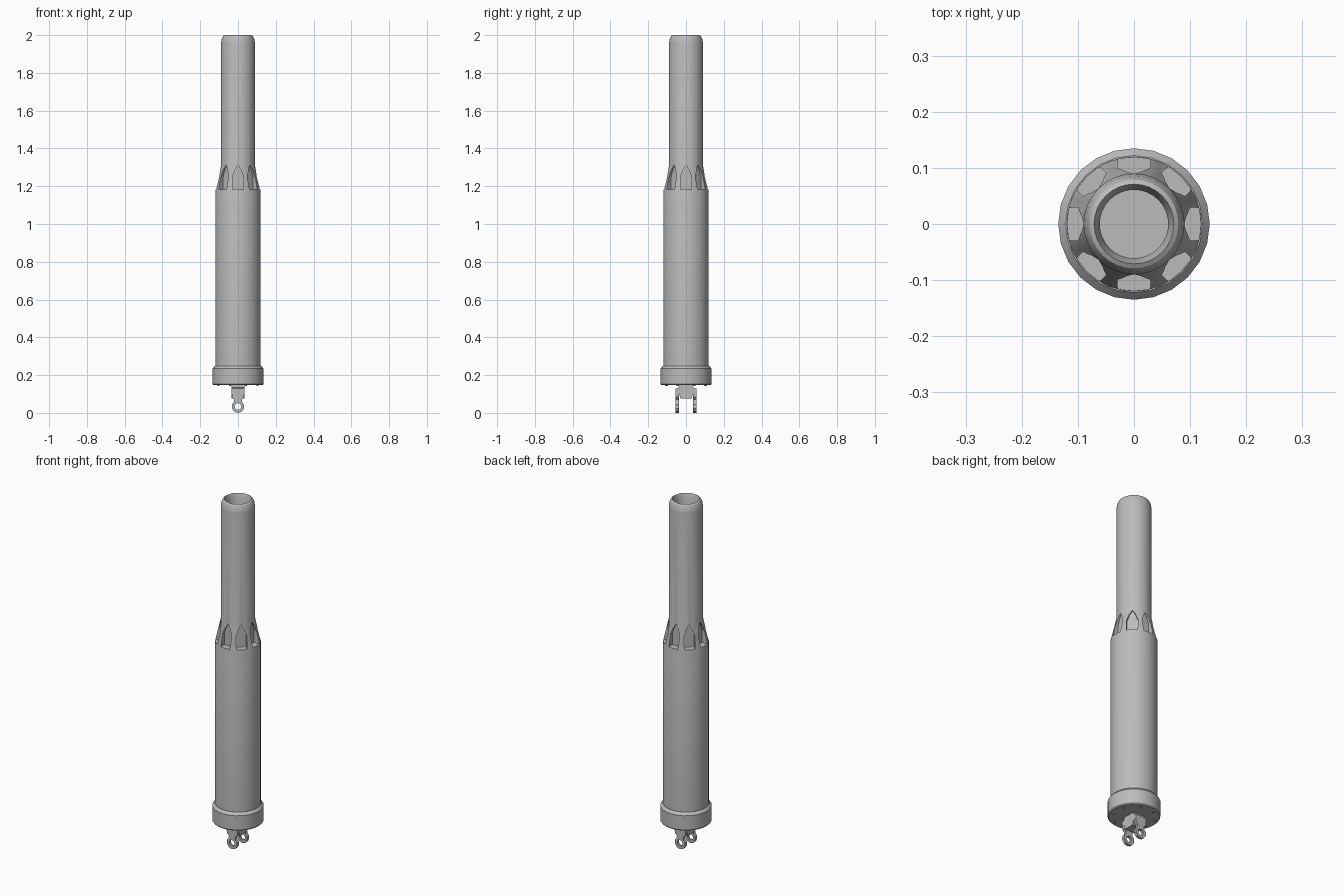
import bpy, bmesh
from math import pi, cos, sin, radians
from mathutils import Matrix, Vector

if "Cube" in bpy.data.objects:
    bpy.data.objects.remove(bpy.data.objects["Cube"])

GREY = (0.5, 0.5, 0.5, 1)
metal = bpy.data.materials.new("grey metal")
metal.use_nodes = True
metal.diffuse_color = GREY
metal.node_tree.nodes["Principled BSDF"].inputs["Base Color"].default_value = GREY


def finish(name, bm, smooth=True):
    bmesh.ops.recalc_face_normals(bm, faces=bm.faces[:])
    mesh = bpy.data.meshes.new(name)
    bm.to_mesh(mesh)
    bm.free()
    mesh.materials.append(metal)
    obj = bpy.data.objects.new(name, mesh)
    bpy.context.collection.objects.link(obj)
    if smooth:
        shade(obj)
    return obj


def shade(obj):
    bpy.ops.object.select_all(action='DESELECT')
    obj.select_set(True)
    bpy.context.view_layer.objects.active = obj
    bpy.ops.object.shade_smooth_by_angle(angle=radians(32))


def lathe(name, profile, sides, smooth=True):
    """Revolve (radius, z) points that start and end on the axis."""
    bm = bmesh.new()
    verts = [bm.verts.new((r, 0, z)) for r, z in profile]
    edges = [bm.edges.new(pair) for pair in zip(verts, verts[1:])]
    bmesh.ops.spin(bm, geom=verts + edges, axis=(0, 0, 1), cent=(0, 0, 0),
                   angle=2 * pi, steps=sides)
    bmesh.ops.remove_doubles(bm, verts=bm.verts[:], dist=0.0005)
    return finish(name, bm, smooth)


def prism(bm, outline, direction, near, far, matrix=Matrix()):
    """Extrude a closed outline of (u, z) points along x or y."""
    def point(u, z, d):
        return matrix @ Vector((d, u, z) if direction == 'x' else (u, d, z))
    rings = [[bm.verts.new(point(u, z, d)) for u, z in outline] for d in (near, far)]
    for ring in rings:
        bm.faces.new(ring)
    n = len(outline)
    for i in range(n):
        j = (i + 1) % n
        bm.faces.new((rings[0][i], rings[0][j], rings[1][j], rings[1][i]))


# Stepped tube with rounded muzzle and open bore
barrel = lathe("barrel", [
    (0, 0.16), (0.12, 0.16), (0.12, 1.18), (0.09, 1.31), (0.09, 1.955),
    (0.086, 1.98), (0.079, 1.995), (0.071, 2.0), (0.061, 1.97),
    (0.061, 0.2), (0, 0.2)], 32)

# Eight pointed ports cut into the sloping shoulder
bm = bmesh.new()
port = [(-0.029, 1.182), (0.029, 1.182), (0.029, 1.25), (0.014, 1.29),
        (0, 1.312), (-0.014, 1.29), (-0.029, 1.25)]
for i in range(8):
    prism(bm, port, 'x', 0.082, 0.16, Matrix.Rotation(i * pi / 4, 4, 'Z'))
cutter = finish("port_cutter", bm, False)
cutter.hide_render = True
cut = barrel.modifiers.new("ports", 'BOOLEAN')
cut.operation = 'DIFFERENCE'
cut.solver = 'EXACT'
cut.object = cutter
bpy.context.view_layer.objects.active = barrel
bpy.ops.object.modifier_apply(modifier=cut.name)
bpy.data.objects.remove(cutter)
shade(barrel)

# Base collar with chamfered upper edge
lathe("base_collar", [(0, 0.147), (0.131, 0.147), (0.135, 0.152),
                      (0.135, 0.234), (0.122, 0.249), (0, 0.249)], 24)

# Small screws under the collar
bm = bmesh.new()
for i in range(8):
    a = (i + 0.5) * pi / 4
    bmesh.ops.create_cone(bm, cap_ends=True, segments=6, radius1=0.007, radius2=0.007,
                          depth=0.008, matrix=Matrix.Translation(
                              (0.112 * cos(a), 0.112 * sin(a), 0.147)))
finish("collar_screws", bm, False)

# Fork block that carries the two lugs
bm = bmesh.new()
half = [(0.038, 0.15), (0.038, 0.134), (0.055, 0.128), (0.055, 0.1),
        (0.036, 0.1), (0.03, 0.076)]
prism(bm, half + [(-y, z) for y, z in reversed(half)], 'x', -0.034, 0.034)
finish("fork_block", bm, False)

# Two eye lugs: necked arm above a faceted ring
for side, name in ((-1, "front_lug"), (1, "back_lug")):
    near, far = side * 0.038, side * 0.055
    bm = bmesh.new()
    arm = [(0.032, 0.112), (0.032, 0.085), (0.02, 0.072), (0.022, 0.058)]
    prism(bm, arm + [(-x, z) for x, z in reversed(arm)], 'y', near, far)
    sides = 10
    rings = [[bm.verts.new((r * sin(2 * pi * k / sides), y, 0.034 + r * cos(2 * pi * k / sides)))
              for k in range(sides)]
             for r, y in ((0.034, near), (0.034, far), (0.018, far), (0.018, near))]
    for a, b in zip(rings, rings[1:] + rings[:1]):
        for k in range(sides):
            j = (k + 1) % sides
            bm.faces.new((a[k], a[j], b[j], b[k]))
    finish(name, bm, False)
